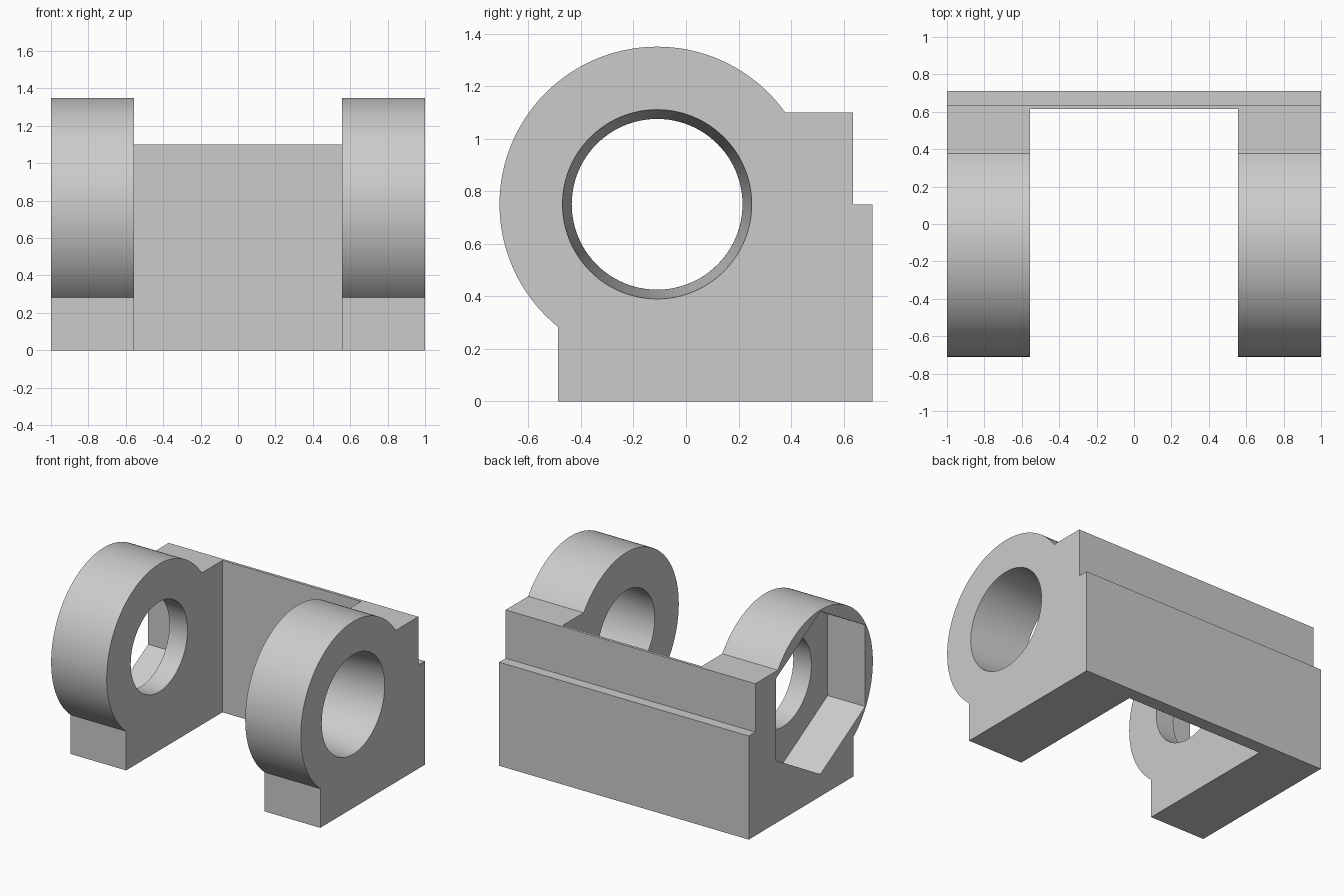
import bpy, bmesh, math

cube = bpy.data.objects.get("Cube")
if cube:
    bpy.data.objects.remove(cube, do_unlink=True)

grey = bpy.data.materials.new("light_grey")
grey.use_nodes = True
colour = (0.6, 0.6, 0.6, 1)
grey.diffuse_color = colour
grey.node_tree.nodes["Principled BSDF"].inputs["Base Color"].default_value = colour

CY, CZ, R = -0.11, 0.75, 0.6      # bearing axis and outer radius
INNER = 0.555                     # inner face of each bearing
FRONT, BACK, STEP, TOP = -0.487, 0.71, 0.635, 1.1


def arc(radius, start, end, steps):
    """Points (y, z) around the bearing axis, both ends included."""
    angles = [start + (end - start) * i / steps for i in range(steps + 1)]
    return [(CY + radius * math.cos(a), CZ + radius * math.sin(a)) for a in angles]


def ring(radius, sides, turn=0):
    return arc(radius, turn, turn + math.tau, sides)[:-1]


def loft(name, x0, loop0, x1, loop1):
    """Closed solid between two matching (y, z) outlines."""
    bm = bmesh.new()
    a = [bm.verts.new((x0, y, z)) for y, z in loop0]
    b = [bm.verts.new((x1, y, z)) for y, z in loop1]
    bm.faces.new(a)
    bm.faces.new(b[::-1])
    for i in range(len(a)):
        j = (i + 1) % len(a)
        bm.faces.new((a[j], a[i], b[i], b[j]))
    bmesh.ops.recalc_face_normals(bm, faces=bm.faces)
    mesh = bpy.data.meshes.new(name)
    bm.to_mesh(mesh)
    bm.free()
    mesh.materials.append(grey)
    obj = bpy.data.objects.new(name, mesh)
    bpy.context.collection.objects.link(obj)
    return obj


# Bracket outline: stepped back, flat top, round bearing nose, square foot
top_angle = math.asin((TOP - CZ) / R)
foot_angle = math.tau - math.acos((FRONT - CY) / R)
outline = [(FRONT, 0), (BACK, 0), (BACK, CZ), (STEP, CZ), (STEP, TOP)]
outline += arc(R, top_angle, foot_angle, 72)
bracket = loft("bearing_bracket", -1, outline, 1, outline)

# Cutters: gap between bearings, tapered bore, plain bore, hexagonal pocket
gap = [(-1, -1), (0.615, -1), (0.615, 2), (-1, 2)]
wide, narrow = ring(0.36, 96), ring(0.325, 96)
hexagon = ring(0.59, 6, math.pi / 2)
cutters = [
    loft("gap_cutter", -INNER, gap, INNER, gap),
    loft("tapered_bore_cutter", 0.54, ring(0.324, 96), 1.01, ring(0.361, 96)),
    loft("plain_bore_cutter", -0.8, narrow, -0.5, narrow),
    loft("hex_pocket_cutter", -1.05, hexagon, -0.7, hexagon),
]

bpy.context.view_layer.objects.active = bracket
for cutter in cutters:
    mod = bracket.modifiers.new(cutter.name, "BOOLEAN")
    mod.operation = "DIFFERENCE"
    mod.solver = "EXACT"
    mod.object = cutter
    bpy.ops.object.modifier_apply(modifier=mod.name)
    bpy.data.objects.remove(cutter, do_unlink=True)

# Smooth the round surfaces, keep the edges sharp
bpy.ops.object.select_all(action="DESELECT")
bracket.select_set(True)
bpy.ops.object.shade_smooth_by_angle(angle=math.radians(25))
